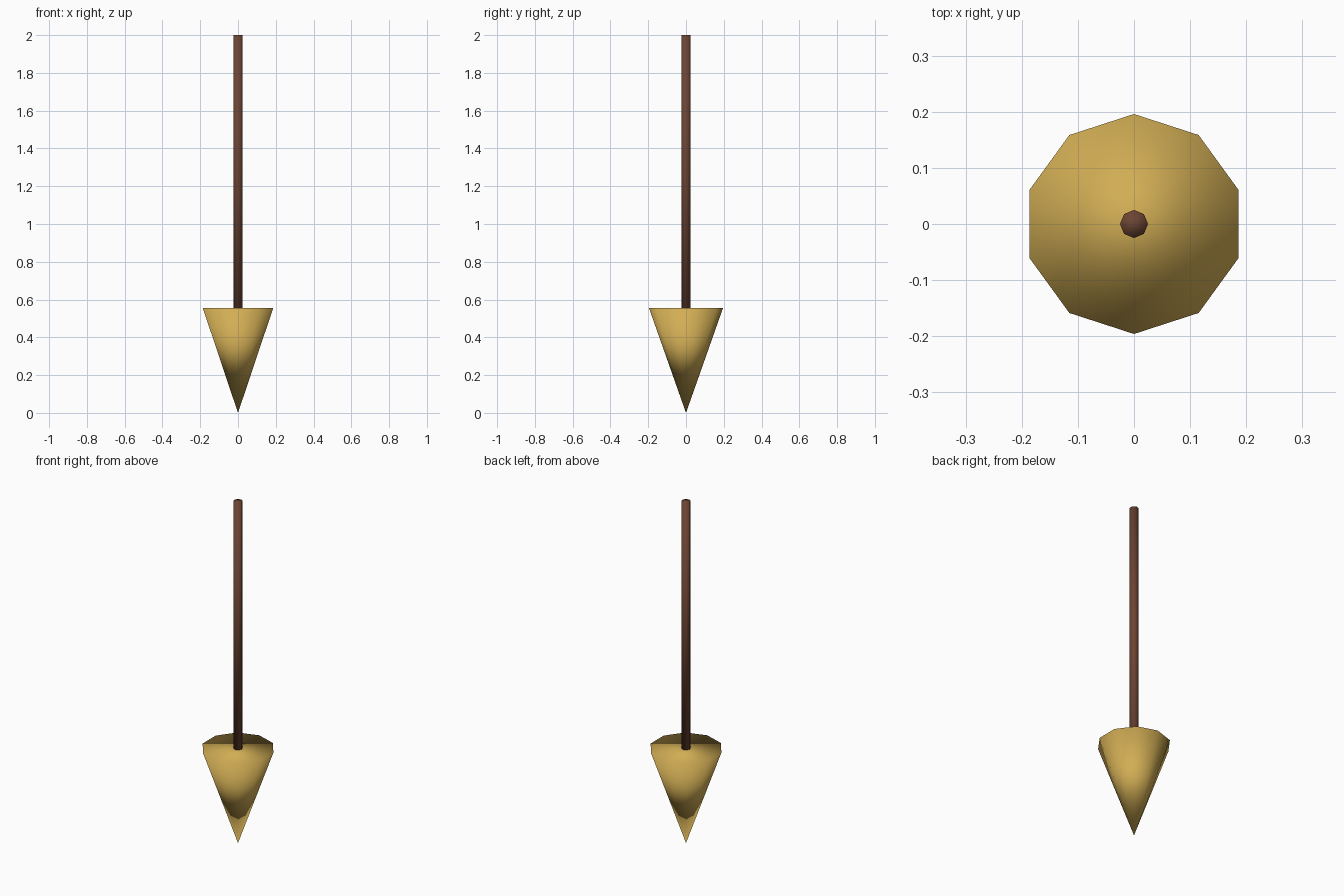
import bpy

cube = bpy.data.objects.get("Cube")
if cube:
    bpy.data.objects.remove(cube, do_unlink=True)


def make_material(name, color):
    mat = bpy.data.materials.new(name)
    mat.use_nodes = True
    mat.diffuse_color = color
    mat.node_tree.nodes["Principled BSDF"].inputs["Base Color"].default_value = color
    return mat


def tapered_part(name, sides, r_bottom, r_top, z_bottom, z_top, mat):
    """Capped cone or cylinder between two heights, smooth over every edge."""
    bpy.ops.mesh.primitive_cone_add(
        vertices=sides, radius1=r_bottom, radius2=r_top,
        depth=z_top - z_bottom, end_fill_type='NGON',
        location=(0, 0, (z_bottom + z_top) / 2))
    obj = bpy.context.object
    obj.name = obj.data.name = name
    obj.data.materials.append(mat)
    bpy.ops.object.shade_smooth()
    return obj


gold = make_material("gold", (0.64, 0.42, 0.09, 1))
brown = make_material("dark_brown", (0.15, 0.058, 0.032, 1))

# Pointed head, tip down, with a closed flat top
tapered_part("pointed_head", 10, 0, 0.196, 0, 0.555, gold)

# Thin shaft standing on the head
tapered_part("shaft", 8, 0.025, 0.025, 0.545, 2, brown)
